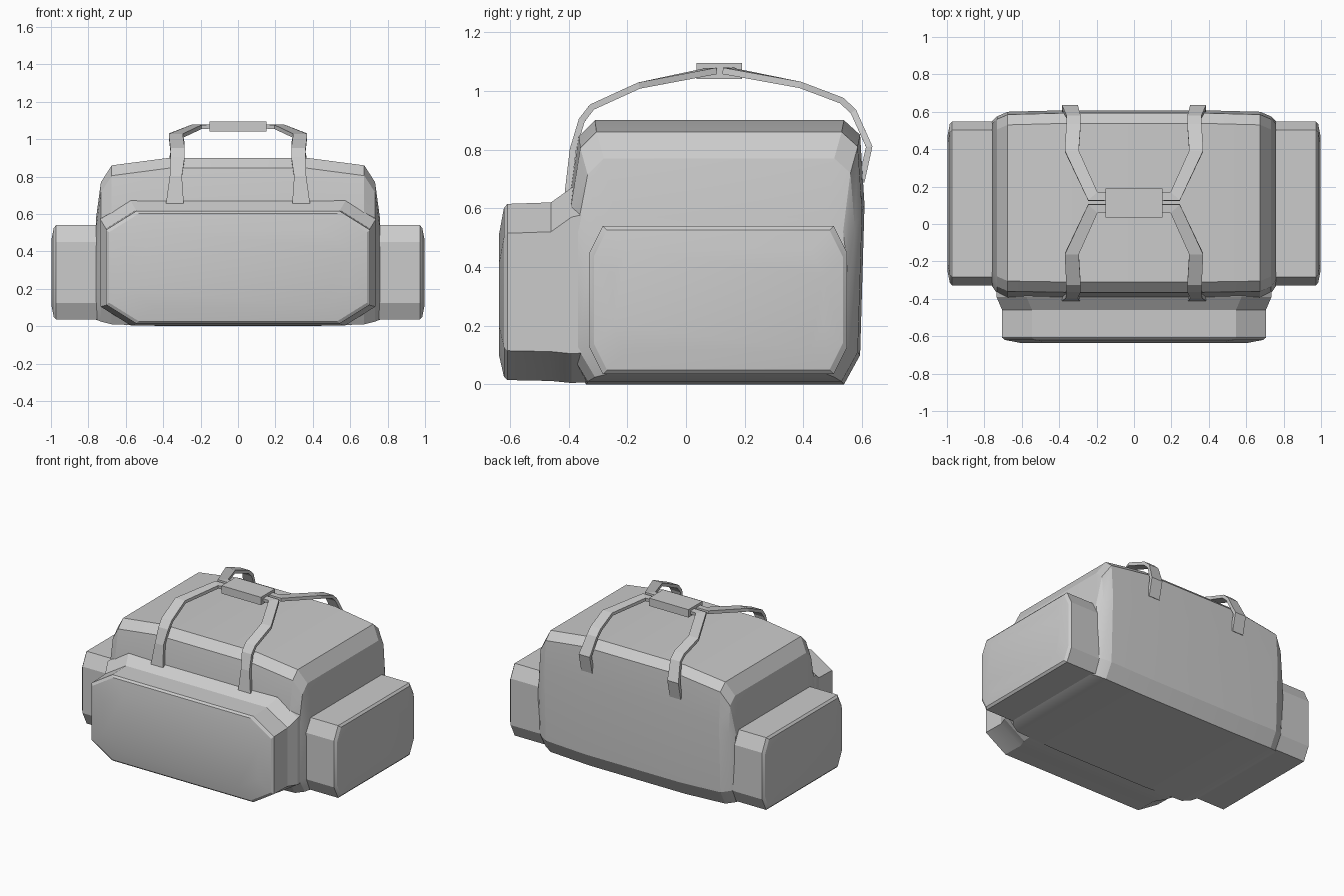
import bpy, bmesh, math

cube = bpy.data.objects.get("Cube")
if cube:
    bpy.data.objects.remove(cube, do_unlink=True)

grey = bpy.data.materials.new("plain grey")
grey.use_nodes = True
grey.diffuse_color = (0.6, 0.6, 0.6, 1)
grey.node_tree.nodes["Principled BSDF"].inputs["Base Color"].default_value = (0.6, 0.6, 0.6, 1)


def make(name, bm, smooth=True):
    bmesh.ops.recalc_face_normals(bm, faces=bm.faces)
    mesh = bpy.data.meshes.new(name)
    bm.to_mesh(mesh)
    bm.free()
    mesh.materials.append(grey)
    obj = bpy.data.objects.new(name, mesh)
    bpy.context.collection.objects.link(obj)
    if smooth:
        bpy.ops.object.select_all(action='DESELECT')
        obj.select_set(True)
        bpy.context.view_layer.objects.active = obj
        bpy.ops.object.shade_smooth_by_angle(angle=math.radians(20))
    return obj


def loft(name, rings):
    """Skin a row of equal-sized point rings and cap both ends."""
    bm = bmesh.new()
    rows = [[bm.verts.new(p) for p in ring] for ring in rings]
    for a, b in zip(rows, rows[1:]):
        for i in range(len(a)):
            j = (i + 1) % len(a)
            bm.faces.new((a[i], a[j], b[j], b[i]))
    bm.faces.new(rows[0])
    bm.faces.new(rows[-1])
    return make(name, bm)


def octagon(u0, u1, v0, v1, cu, cv):
    """Rectangle with its four corners cut by cu across and cv up."""
    return [(u0 + cu, v0), (u1 - cu, v0), (u1, v0 + cv), (u1, v1 - cv),
            (u1 - cu, v1), (u0 + cu, v1), (u0, v1 - cv), (u0, v0 + cv)]


# Main body: side-to-side loft of a leaning, chamfered section
def body_ring(x, y0, y1, z0, z1):
    mid = z0 + (z1 - z0) * 0.68
    section = [(y0 + 0.09, z1), (y0 + 0.035, z1 - 0.055), (y0, mid), (y0, z0 + 0.1),
               (y0 + 0.06, z0), (y1 - 0.07, z0), (y1 - 0.015, z0 + 0.1),
               (y1, mid), (y1 - 0.015, z1 - 0.05), (y1 - 0.07, z1)]
    return [(x, y, z) for y, z in section]


half = [(0.76, -0.33, 0.55, 0.035, 0.57), (0.733, -0.37, 0.575, 0.025, 0.77),
        (0.675, -0.395, 0.6, 0.01, 0.86), (0.37, -0.4, 0.608, 0, 0.9)]
mirrored = [(-r[0], *r[1:]) for r in reversed(half)]
loft("main_bag", [body_ring(*r) for r in half + mirrored])

# Side pockets: (distance out, inset of the section)
for side, name in ((1, "left_side_pocket"), (-1, "right_side_pocket")):
    rings = []
    for x, inset in ((0.7, 0), (0.972, 0), (0.985, 0.014), (0.998, 0.08)):
        section = octagon(-0.328 + inset, 0.548 - inset, 0.035 + inset,
                          0.54 - inset, 0.045, 0.09)
        rings.append([(side * x, y, z) for y, z in section])
    loft(name, rings)

# Front pocket: (depth, half width, bottom, top), flaring into the body
rings = []
for y, w, z0, z1 in ((-0.3, 0.735, 0.01, 0.69), (-0.39, 0.735, 0.005, 0.67),
                     (-0.46, 0.705, 0.012, 0.62), (-0.608, 0.705, 0.015, 0.615),
                     (-0.62, 0.69, 0.026, 0.602), (-0.637, 0.6, 0.1, 0.51)):
    rings.append([(x, y, z) for x, z in octagon(-w, w, z0, z1, 0.16, 0.1)])
loft("front_pocket", rings)

# Carrying straps: pairs of inner and outer edge points, front foot to back foot
path = [((0.29, -0.402, 0.655), (0.385, -0.402, 0.655)),
        ((0.3, -0.385, 0.8), (0.365, -0.385, 0.8)),
        ((0.285, -0.355, 0.9), (0.36, -0.355, 0.9)),
        ((0.285, -0.32, 0.945), (0.362, -0.32, 0.945)),
        ((0.295, -0.16, 1.018), (0.37, -0.16, 1.018)),
        ((0.195, 0.06, 1.065), (0.245, 0.105, 1.068)),
        ((0.13, 0.06, 1.068), (0.13, 0.105, 1.068))]
back = [((0.13, 0.17, 1.068), (0.13, 0.125, 1.068)),
        ((0.195, 0.17, 1.065), (0.245, 0.125, 1.068)),
        ((0.295, 0.39, 1.02), (0.37, 0.39, 1.02)),
        ((0.285, 0.53, 0.967), (0.362, 0.53, 0.967)),
        ((0.285, 0.57, 0.93), (0.36, 0.57, 0.93)),
        ((0.3, 0.624, 0.81), (0.385, 0.624, 0.81)),
        ((0.3, 0.597, 0.69), (0.385, 0.597, 0.69))]
for side, label in ((1, "left"), (-1, "right")):
    for points, end in ((path, "front"), (back, "back")):
        bm = bmesh.new()
        rows = [[bm.verts.new((side * x, y, z)) for x, y, z in pair] for pair in points]
        for a, b in zip(rows, rows[1:]):
            bm.faces.new((a[0], a[1], b[1], b[0]))
        strap = make(label + "_" + end + "_strap", bm, smooth=False)
        solid = strap.modifiers.new("thickness", 'SOLIDIFY')
        solid.thickness = 0.022
        solid.offset = 0

# Grip joining the straps
bm = bmesh.new()
bmesh.ops.create_cube(bm, size=1)
bmesh.ops.scale(bm, vec=(0.305, 0.155, 0.055), verts=bm.verts)
bmesh.ops.translate(bm, vec=(0, 0.113, 1.068), verts=bm.verts)
make("handle_grip", bm, smooth=False)
